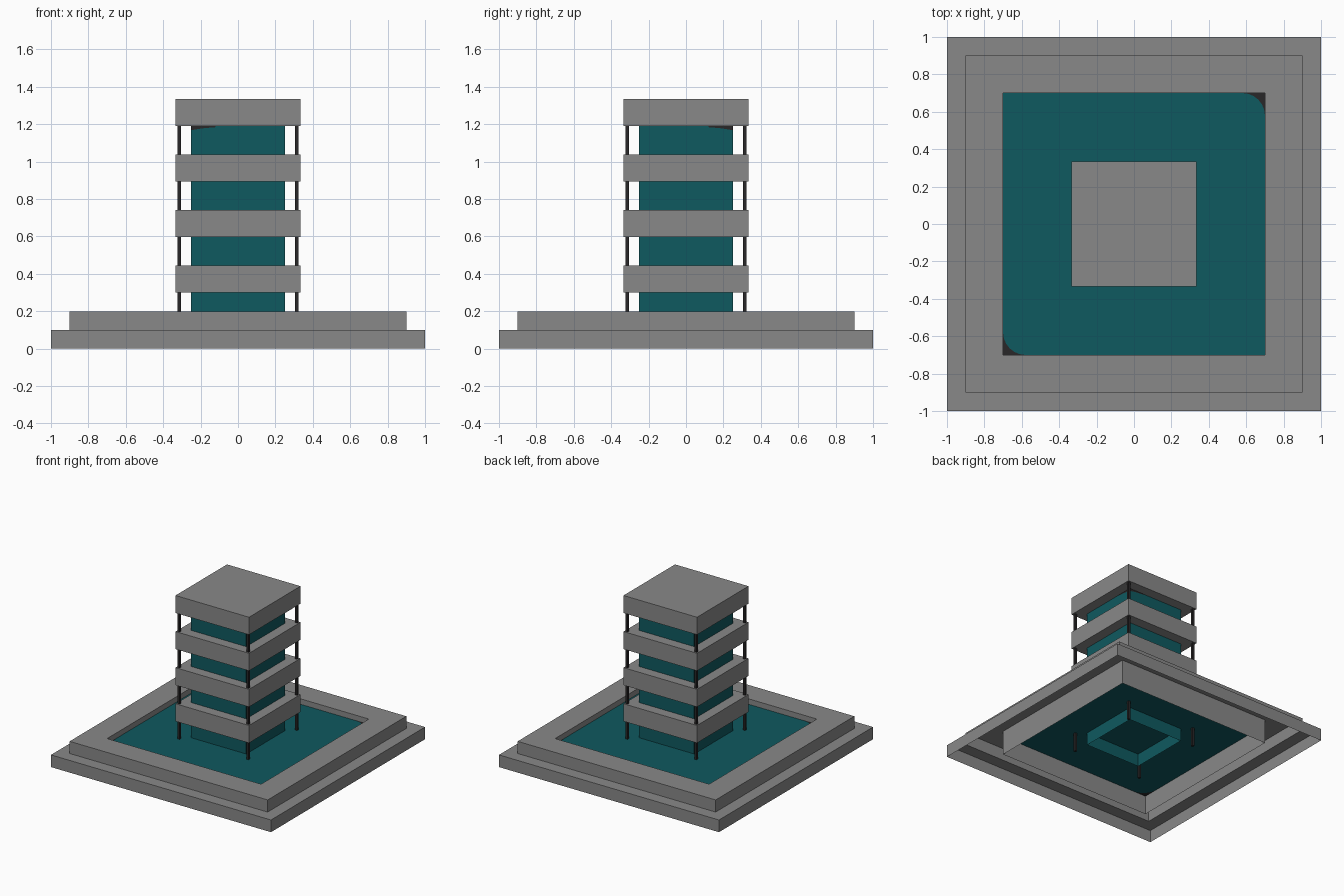
import bpy, bmesh, math

if "Cube" in bpy.data.objects:
    bpy.data.objects.remove(bpy.data.objects["Cube"])


def material(name, col):
    m = bpy.data.materials.new(name)
    m.diffuse_color = (*col, 1)
    m.use_nodes = True
    m.node_tree.nodes["Principled BSDF"].inputs["Base Color"].default_value = m.diffuse_color
    return m


GREY = material("stone grey", (0.25, 0.25, 0.25))
TEAL = material("water teal", (0.0048, 0.1, 0.115))
DARK = material("dark charcoal", (0.022, 0.02, 0.021))


def finish(name, bm, *mats):
    me = bpy.data.meshes.new(name)
    bm.to_mesh(me)
    bm.free()
    for m in mats:
        me.materials.append(m)
    ob = bpy.data.objects.new(name, me)
    bpy.context.collection.objects.link(ob)
    return ob


def square_shell(name, profile, mat, x=0, y=0, cap_bottom=False, cap_top=False):
    """Square rings lofted along (half size, z) points."""
    bm = bmesh.new()
    rings = [[bm.verts.new((x + sx * r, y + sy * r, z))
              for sx, sy in ((-1, -1), (1, -1), (1, 1), (-1, 1))] for r, z in profile]
    for a, b in zip(rings, rings[1:]):
        for i in range(4):
            j = (i + 1) % 4
            bm.faces.new((a[i], a[j], b[j], b[i]))
    if cap_bottom:
        bm.faces.new(rings[0][::-1])
    if cap_top:
        bm.faces.new(rings[-1])
    return finish(name, bm, mat)


# stepped basin, open underneath
square_shell("basin", [(1, 0), (1, .1), (.9, .1), (.9, .2), (.7, .2), (.7, 0)], GREY)

# water sheet with two rounded corners and dark corner pieces
bm = bmesh.new()
W, R, Z = .7, .12, .155
arcs = []
for s in (1, -1):
    c = W - R
    arc = [bm.verts.new((s * (c + R * math.cos(t * math.pi / 12)),
                         s * (c + R * math.sin(t * math.pi / 12)), Z)) for t in range(7)]
    corner = bm.verts.new((s * W, s * W, Z))
    bm.faces.new([corner] + arc[::-1]).material_index = 1
    arcs.append(arc)
bm.faces.new(arcs[0] + [bm.verts.new((-W, W, Z))] + arcs[1] + [bm.verts.new((W, -W, Z))])
finish("water", bm, TEAL, DARK)

# tower core, open at the bottom
square_shell("tower_core", [(.25, .05), (.25, 1.2)], TEAL)

# dark slivers at the top of the core, on two opposite corners
bm = bmesh.new()
for s in (1, -1):
    for swap in (False, True):
        vs = []
        for u, z in ((.25, 1.19), (.25, 1.168), (.19, 1.178), (.12, 1.184), (.12, 1.19)):
            p = (s * u, s * .2515) if swap else (s * .2515, s * u)
            vs.append(bm.verts.new((*p, z)))
        bm.faces.new(vs)
finish("core_trim", bm, DARK)

# floor slabs
for i in range(4):
    z = .3 + i * .2965
    square_shell(f"floor_slab_{i + 1}", [(.334, z), (.334, z + .144)], GREY,
                 cap_bottom=True, cap_top=True)

# corner columns
for n, (sx, sy) in enumerate(((-1, -1), (1, -1), (1, 1), (-1, 1))):
    square_shell(f"column_{n + 1}", [(.0095, 0), (.0095, 1.2)], DARK,
                 x=sx * .314, y=sy * .314, cap_bottom=True, cap_top=True)
